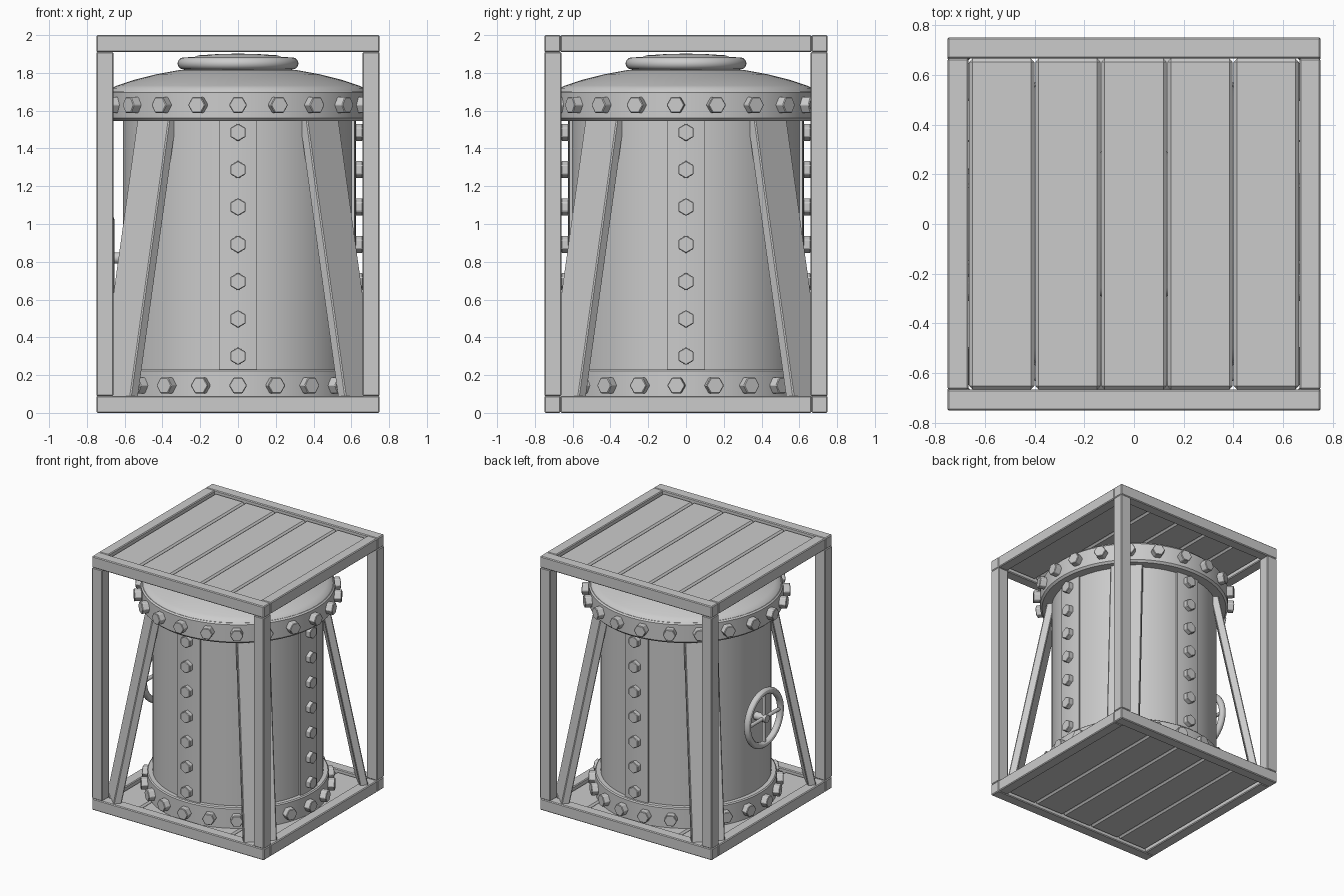
import bpy, bmesh, math
from mathutils import Matrix, Vector

if "Cube" in bpy.data.objects:
    bpy.data.objects.remove(bpy.data.objects["Cube"])

TAU = 2 * math.pi


def finish(bm, name, smooth=False, bevel=0.0):
    bmesh.ops.recalc_face_normals(bm, faces=bm.faces[:])
    me = bpy.data.meshes.new(name)
    bm.to_mesh(me)
    bm.free()
    ob = bpy.data.objects.new(name, me)
    bpy.context.collection.objects.link(ob)
    if bevel:
        m = ob.modifiers.new("bevel", 'BEVEL')
        m.width, m.segments = bevel, 1
    if smooth:
        bpy.ops.object.select_all(action='DESELECT')
        ob.select_set(True)
        bpy.context.view_layer.objects.active = ob
        bpy.ops.object.shade_smooth_by_angle(angle=math.radians(30))
    return ob


def add_box(bm, lo, hi):
    lo, hi = Vector(lo), Vector(hi)
    mat = Matrix.Translation((lo + hi) / 2) @ Matrix.Diagonal((*(hi - lo), 1))
    bmesh.ops.create_cube(bm, size=1, matrix=mat)


def lathe(name, profile, steps=64):
    bm = bmesh.new()
    vs = [bm.verts.new((r, 0, z)) for r, z in profile]
    es = [bm.edges.new(p) for p in zip(vs, vs[1:])]
    bmesh.ops.spin(bm, geom=vs + es, axis=(0, 0, 1), cent=(0, 0, 0),
                   steps=steps, angle=TAU)
    bmesh.ops.remove_doubles(bm, verts=bm.verts[:], dist=1e-4)
    return finish(bm, name, smooth=True)


def add_bolt(bm, ang, r0, r1, z, size, turn):
    # hex head pointing outward; ang 0 faces the front (-y)
    mat = (Matrix.Rotation(ang, 4, 'Z') @ Matrix.Translation((0, -(r0 + r1) / 2, z))
           @ Matrix.Rotation(math.pi / 2, 4, 'X') @ Matrix.Rotation(turn, 4, 'Z'))
    bmesh.ops.create_cone(bm, cap_ends=True, segments=6, radius1=size,
                          radius2=size, depth=r1 - r0, matrix=mat)


def add_rod(bm, a, b, r):
    a, b = Vector(a), Vector(b)
    d = b - a
    mat = Matrix.Translation((a + b) / 2) @ d.to_track_quat('Z', 'Y').to_matrix().to_4x4()
    bmesh.ops.create_cone(bm, cap_ends=True, segments=16, radius1=r, radius2=r,
                          depth=d.length, matrix=mat)


# Outer frame: corner posts and two square rims
O, W, H = 0.75, 0.09, 2.0
bm = bmesh.new()
for sx in (-1, 1):
    for sy in (-1, 1):
        xs, ys = sorted((sx * O, sx * (O - W))), sorted((sy * O, sy * (O - W)))
        add_box(bm, (xs[0], ys[0], W), (xs[1], ys[1], H - W))
finish(bm, "corner_posts", bevel=0.005)
for name, z in (("bottom_rim", 0.0), ("top_rim", H - W)):
    bm = bmesh.new()
    for s in (-1, 1):
        a, b = sorted((s * O, s * (O - 0.085)))
        add_box(bm, (-O, a, z), (O, b, z + W))
        add_box(bm, (a, -O + 0.085, z), (b, O - 0.085, z + W))
    finish(bm, name, bevel=0.006)

# Planked floor and roof
for name, z0, z1 in (("floor_planks", 0.02, 0.07), ("roof_planks", 1.93, 1.98)):
    bm = bmesh.new()
    pw = 1.33 / 5
    for i in range(5):
        x = -0.665 + i * pw
        add_box(bm, (x + 0.002, -0.665, z0), (x + pw - 0.002, 0.665, z1))
    finish(bm, name, bevel=0.013)

# Tank body, flanges, dome and lid
lathe("tank_body", [(0, 0.07), (0.61, 0.07), (0.61, 1.6), (0, 1.6)])
lathe("bottom_flange", [(0.58, 0.07), (0.65, 0.07), (0.65, 0.222), (0.642, 0.23), (0.6, 0.23)])
lathe("top_flange", [(0.6, 1.545), (0.68, 1.545), (0.695, 1.56), (0.695, 1.695),
                     (0.685, 1.705), (0.64, 1.705)])
lathe("tank_dome", [(0.685, 1.70), (0.67, 1.72), (0.64, 1.733), (0.55, 1.763),
                    (0.43, 1.793), (0.31, 1.815), (0, 1.83)])
ring = [(0.288 + 0.032 * math.cos(t), 1.85 + 0.032 * math.sin(t))
        for t in [math.pi * (i / 8 - 0.5) for i in range(9)]]
lathe("lid", [(0.27, 1.81)] + ring + [(0.23, 1.884), (0.21, 1.893), (0.1, 1.9), (0, 1.902)])

# Curved vertical straps on front, right and back
bm = bmesh.new()
half = math.asin(0.1 / 0.625)
for k in range(3):
    prev = first = None
    for i in range(7):
        t = k * math.pi / 2 + half * (i / 3 - 1)
        d = Vector((math.sin(t), -math.cos(t), 0))
        row = [bm.verts.new(d * r + Vector((0, 0, z)))
               for r, z in ((0.6, 0.2), (0.625, 0.2), (0.625, 1.56), (0.6, 1.56))]
        if prev:
            for j in range(4):
                bm.faces.new((prev[j], prev[(j + 1) % 4], row[(j + 1) % 4], row[j]))
        else:
            first = row
        prev = row
    bm.faces.new(first)
    bm.faces.new(prev)
finish(bm, "tank_straps", smooth=True)

# Hex bolts on straps and flanges
bm = bmesh.new()
for k in range(3):
    for i in range(7):
        add_bolt(bm, k * math.pi / 2, 0.61, 0.66, 0.3 + i * 0.1975, 0.047, 0)
finish(bm, "strap_bolts", bevel=0.004)
for name, r0, r1, z in (("top_flange_bolts", 0.67, 0.745, 1.63),
                        ("bottom_flange_bolts", 0.63, 0.697, 0.145)):
    bm = bmesh.new()
    for i in range(21):
        add_bolt(bm, TAU * i / 21, r0, r1, z, 0.048, math.pi / 6)
    finish(bm, name, bevel=0.004)

# Leaning slab braces on the four diagonals
bm = bmesh.new()
for k in range(4):
    rot = Matrix.Rotation(math.pi / 4 + k * math.pi / 2, 4, 'Z')
    rows = []
    for r, z in ((0.93, 0.06), (0.635, 1.56)):
        rows.append([bm.verts.new(rot @ Vector((a, b, z))) for a, b in
                     ((r, -0.12), (r, 0.12), (r - 0.06, 0.12), (r - 0.06, -0.12))])
    lo, hi = rows
    bm.faces.new(lo)
    bm.faces.new(hi)
    for j in range(4):
        n = (j + 1) % 4
        bm.faces.new((lo[j], lo[n], hi[n], hi[j]))
finish(bm, "side_braces", bevel=0.006)

# Valve wheel on the left side
C = Vector((-0.68, 0, 0.82))
bpy.ops.mesh.primitive_torus_add(location=C, rotation=(0, math.pi / 2, 0),
                                 major_radius=0.205, minor_radius=0.025,
                                 major_segments=40, minor_segments=12)
wheel = bpy.context.object
wheel.name = "valve_wheel"
bpy.ops.object.shade_smooth_by_angle()
bm = bmesh.new()
add_rod(bm, (-0.58, 0, C.z), (-0.71, 0, C.z), 0.03)
for d in (Vector((0, 0.205, 0)), Vector((0, 0, 0.205))):
    add_rod(bm, C - d, C + d, 0.014)
finish(bm, "valve_spokes", smooth=True)
